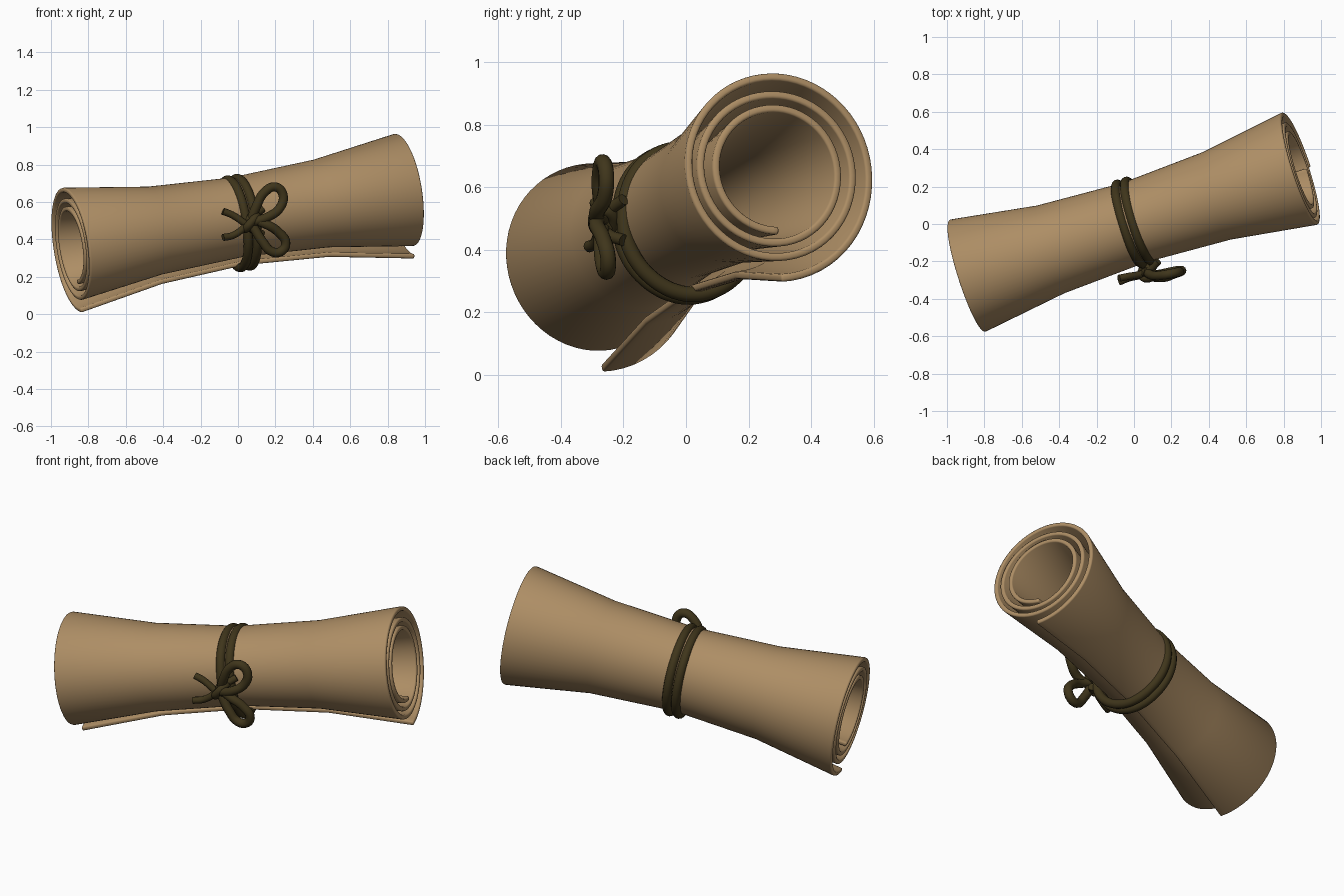
import bpy, bmesh, math
from mathutils import Vector

if "Cube" in bpy.data.objects:
    bpy.data.objects.remove(bpy.data.objects["Cube"])

# Frame of the tilted roll: U along the axis, E1 sideways, E2 up
C = Vector((0, 0, 0.518))
HALF = Vector((0.893, 0.288, 0.145))
U = HALF.normalized()
E1 = Vector((0, 0, 1)).cross(U).normalized()
E2 = U.cross(E1)


def material(name, rgb):
    m = bpy.data.materials.new(name)
    m.diffuse_color = (*rgb, 1)
    m.use_nodes = True
    m.node_tree.nodes["Principled BSDF"].inputs["Base Color"].default_value = m.diffuse_color
    return m


PAPER = material("paper", (0.42, 0.27, 0.13))
CORD = material("cord", (0.05, 0.036, 0.011))


def smooth_values(keys, per, closed=False):
    """Catmull-Rom samples through the key radii."""
    n, out = len(keys), []
    at = (lambda i: keys[i % n]) if closed else (lambda i: keys[max(0, min(n - 1, i))])
    for i in range(n if closed else n - 1):
        a, b, c, d = (at(i + k) for k in (-1, 0, 1, 2))
        for s in range(per):
            t = s / per
            out.append(b + 0.5 * t * (c - a + t * (2 * a - 5 * b + 4 * c - d + t * (3 * (b - c) + d - a))))
    if not closed:
        out.append(keys[-1])
    return out


def ring_dir(angle):
    """Direction in the roll's cross-section, starting straight down."""
    return E1 * math.sin(angle) - E2 * math.cos(angle)


# Rolled sheet: three turns from the loose outer edge inwards, pinched in the middle
spiral = smooth_values([0.358, 0.312, 0.294, 0.293, 0.290, 0.257, 0.236, 0.253,
                        0.243, 0.207, 0.192, 0.201, 0.205], 16)
bm = bmesh.new()
rows = []
for t, k in ((-1, 1), (-0.5, 0.77), (0, 0.69), (0.5, 0.77), (1, 1)):
    rows.append([bm.verts.new(C + HALF * t + ring_dir(i * math.pi / 32) * r * k)
                 for i, r in enumerate(spiral)])
for a, b in zip(rows, rows[1:]):
    for i in range(len(a) - 1):
        bm.faces.new((a[i], a[i + 1], b[i + 1], b[i]))
mesh = bpy.data.meshes.new("rolled_sheet")
bm.to_mesh(mesh)
bm.free()
sheet = bpy.data.objects.new("rolled_sheet", mesh)
bpy.context.collection.objects.link(sheet)
mesh.materials.append(PAPER)
sol = sheet.modifiers.new("thickness", 'SOLIDIFY')
sol.thickness, sol.offset = 0.025, 0
bev = sheet.modifiers.new("soft_rim", 'BEVEL')
bev.width, bev.segments = 0.008, 2
bev.limit_method, bev.angle_limit = 'ANGLE', math.radians(60)
bpy.context.view_layer.objects.active = sheet
sheet.select_set(True)
bpy.ops.object.shade_smooth_by_angle(angle=math.radians(50))


def cord(name, points, radius, cyclic=False):
    cu = bpy.data.curves.new(name, 'CURVE')
    cu.dimensions = '3D'
    cu.bevel_depth, cu.bevel_resolution, cu.resolution_u = radius, 4, 6
    cu.use_fill_caps = True
    sp = cu.splines.new('BEZIER')
    sp.bezier_points.add(len(points) - 1)
    for bp, p in zip(sp.bezier_points, points):
        bp.co = p
        bp.handle_left_type = bp.handle_right_type = 'AUTO'
    sp.use_cyclic_u = cyclic
    cu.materials.append(CORD)
    bpy.context.collection.objects.link(bpy.data.objects.new(name, cu))


# Two cord wraps around the waist
wrap = smooth_values([0.268, 0.252, 0.228, 0.212, 0.205, 0.21, 0.215, 0.245], 4, True)
for j, off in enumerate((-0.026, 0.026)):
    cord(f"cord_wrap_{j + 1}",
         [C + U * off + ring_dir(i * math.pi / 16) * r for i, r in enumerate(wrap)], 0.025, True)

# Bow loops
cord("bow_loop_upper", [(0.06, -0.25, 0.47), (0.10, -0.275, 0.58), (0.14, -0.275, 0.65),
     (0.20, -0.265, 0.68), (0.24, -0.255, 0.64), (0.225, -0.26, 0.57), (0.16, -0.285, 0.52),
     (0.07, -0.28, 0.49)], 0.025)
cord("bow_loop_lower", [(0.05, -0.25, 0.51), (0.14, -0.285, 0.485), (0.22, -0.265, 0.435),
     (0.255, -0.25, 0.38), (0.23, -0.25, 0.335), (0.18, -0.26, 0.335), (0.13, -0.27, 0.39),
     (0.08, -0.27, 0.47)], 0.025)

# Tails crossing at the knot
cord("bow_tail_upper", [(-0.08, -0.29, 0.55), (-0.03, -0.28, 0.53), (0.03, -0.27, 0.49),
     (0.08, -0.25, 0.45), (0.13, -0.2, 0.43)], 0.019)
cord("bow_tail_lower", [(-0.08, -0.31, 0.41), (-0.03, -0.29, 0.42), (0.03, -0.275, 0.46),
     (0.08, -0.25, 0.52), (0.13, -0.2, 0.56)], 0.019)

# Knot band gripping the crossing
cord("bow_knot", [(0.07 + 0.03 * math.cos(a), -0.262 + 0.03 * math.sin(a), 0.49 + 0.035 * math.cos(a))
                  for a in (i * math.pi / 4 for i in range(8))], 0.022, True)
